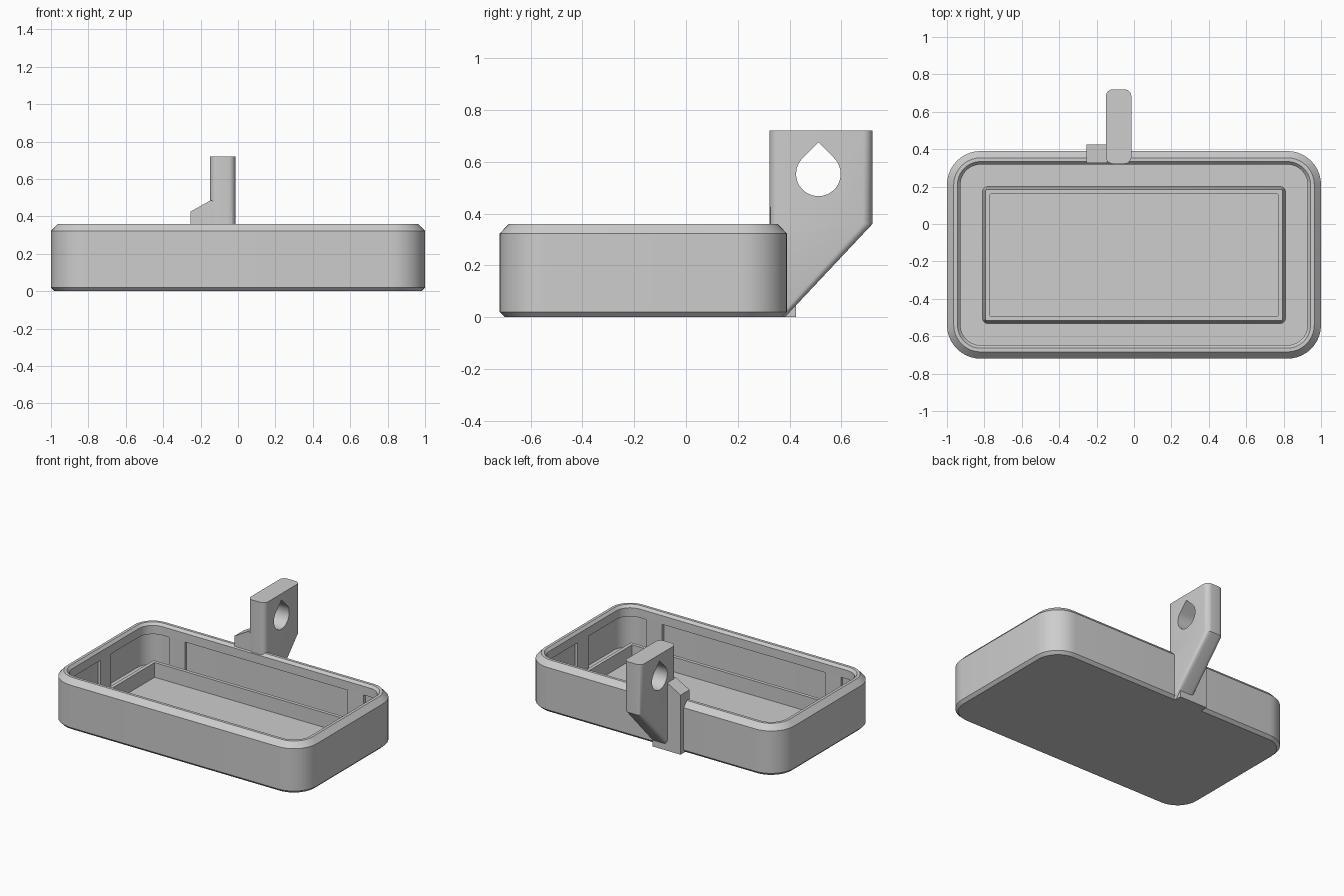
import bpy, bmesh, math
from mathutils import Vector

cube = bpy.data.objects.get("Cube")
if cube:
    bpy.data.objects.remove(cube, do_unlink=True)

grey = bpy.data.materials.new("light_grey")
grey.use_nodes = True
GREY = (0.61, 0.61, 0.61, 1)
grey.diffuse_color = GREY
grey.node_tree.nodes["Principled BSDF"].inputs["Base Color"].default_value = GREY


def finish(bm, name):
    """Turn a bmesh into an object."""
    bmesh.ops.recalc_face_normals(bm, faces=bm.faces[:])
    mesh = bpy.data.meshes.new(name)
    bm.to_mesh(mesh)
    bm.free()
    obj = bpy.data.objects.new(name, mesh)
    bpy.context.collection.objects.link(obj)
    mesh.materials.append(grey)
    return obj


def activate(obj):
    bpy.ops.object.select_all(action="DESELECT")
    obj.select_set(True)
    bpy.context.view_layer.objects.active = obj


def smooth(obj):
    activate(obj)
    bpy.ops.object.shade_smooth_by_angle(angle=math.radians(30))


def rounded_loop(hx, hy, cx, cy, z, r, seg):
    """Points of a horizontal rounded rectangle."""
    pts = []
    for i, (sx, sy) in enumerate([(1, 1), (-1, 1), (-1, -1), (1, -1)]):
        for k in range(seg + 1):
            a = math.pi / 2 * (i + k / seg)
            pts.append((cx + sx * (hx - r) + r * math.cos(a),
                        cy + sy * (hy - r) + r * math.sin(a), z))
    return pts


def skin(name, loops, closed=False):
    """Join successive loops with faces, capping the ends unless closed."""
    bm = bmesh.new()
    rings = [[bm.verts.new(p) for p in loop] for loop in loops]
    pairs = list(zip(rings, rings[1:]))
    if closed:
        pairs.append((rings[-1], rings[0]))
    else:
        bm.faces.new(rings[0])
        bm.faces.new(rings[-1])
    n = len(rings[0])
    for a, b in pairs:
        for i in range(n):
            j = (i + 1) % n
            bm.faces.new((a[i], a[j], b[j], b[i]))
    return finish(bm, name)


def sweep(name, hx, hy, cy, r, profile, seg, closed=False):
    """Sweep an (inset, height) profile around a rounded rectangle."""
    loops = [rounded_loop(hx - d, hy - d, 0, cy, z, max(r - d, 0.004), seg)
             for d, z in profile]
    smooth(skin(name, loops, closed))


def prism(name, pts, direction):
    """Extrude a flat outline along a direction."""
    d = Vector(direction)
    return skin(name, [pts, [Vector(p) + d for p in pts]])


def box(name, lo, hi):
    (x0, y0, z0), (x1, y1, z1) = lo, hi
    return prism(name, [(x0, y0, z0), (x1, y0, z0), (x1, y1, z0), (x0, y1, z0)],
                 (0, 0, z1 - z0))


def cut(obj, cutter):
    activate(obj)
    mod = obj.modifiers.new("cut", "BOOLEAN")
    mod.operation = "DIFFERENCE"
    mod.solver = "EXACT"
    mod.object = cutter
    bpy.ops.object.modifier_apply(modifier=mod.name)


# Tray shell with chamfered rim and recessed inner walls
CY = -0.165
HX, HY = 1.0, 0.555
WALL, RECESS = 0.072, 0.052
sweep("tray", HX, HY, CY, 0.18,
      [(0.02, 0), (0, 0.02), (0, 0.322), (0.036, 0.36), (0.056, 0.36), (WALL, 0.342),
       (WALL, 0.28), (RECESS, 0.28), (RECESS, 0.055)], 10)

# Raised lip on the tray floor
sweep("floor_lip", 0.81, 0.366, CY - 0.001, 0.025,
      [(0, 0.05), (0.015, 0.16), (0.04, 0.16), (0.04, 0.05)], 4, True)

# Flat ribs between the wall recesses
for side, s in (("left", 1), ("right", -1)):
    xs = sorted((s * (HX - WALL), s * (HX - 0.03)))
    box(side + "_rib", (xs[0], CY - 0.06, 0.05), (xs[1], CY + 0.06, 0.285))
    for end, t in (("back", 1), ("front", -1)):
        ys = sorted((CY + t * (HY - WALL), CY + t * (HY - 0.03)))
        box(end + "_" + side + "_rib", (s * 0.705 - 0.063, ys[0], 0.05),
            (s * 0.705 + 0.063, ys[1], 0.285))

# Hanging bracket: rounded cross-sections with a slanted underside
FRONT = 0.322
bracket = skin("bracket", [
    rounded_loop(0.068, (back - FRONT) / 2, -0.082, (back + FRONT) / 2, z, r, 6)
    for back, z, r in ((0.382, 0, 0.028), (0.72, 0.36, 0.037), (0.72, 0.72, 0.037))])

# Gabled support block beside the bracket
gable = [(-0.255, 0), (-0.035, 0), (-0.035, 0.425), (-0.145, 0.487), (-0.255, 0.425)]
block = prism("support_block", [(x, 0.325, z) for x, z in gable], (0, 0.1, 0))

# Teardrop hole through the bracket
R, HOLE_Y, HOLE_Z = 0.086, 0.511, 0.553
drop = [(HOLE_Y, HOLE_Z + R * math.sqrt(2))]
for k in range(33):
    a = math.radians(135 + 270 * k / 32)
    drop.append((HOLE_Y + R * math.cos(a), HOLE_Z + R * math.sin(a)))
hole = prism("hole_cutter", [(-0.3, y, z) for y, z in drop], (0.5, 0, 0))
cut(bracket, hole)

# Keep bracket and block out of the tray interior
clear = box("inner_cutter", (-0.5, 0.2, -0.1), (0.3, 0.36, 0.32))
cut(bracket, clear)
cut(block, clear)
for cutter in (hole, clear):
    bpy.data.objects.remove(cutter, do_unlink=True)
smooth(bracket)
